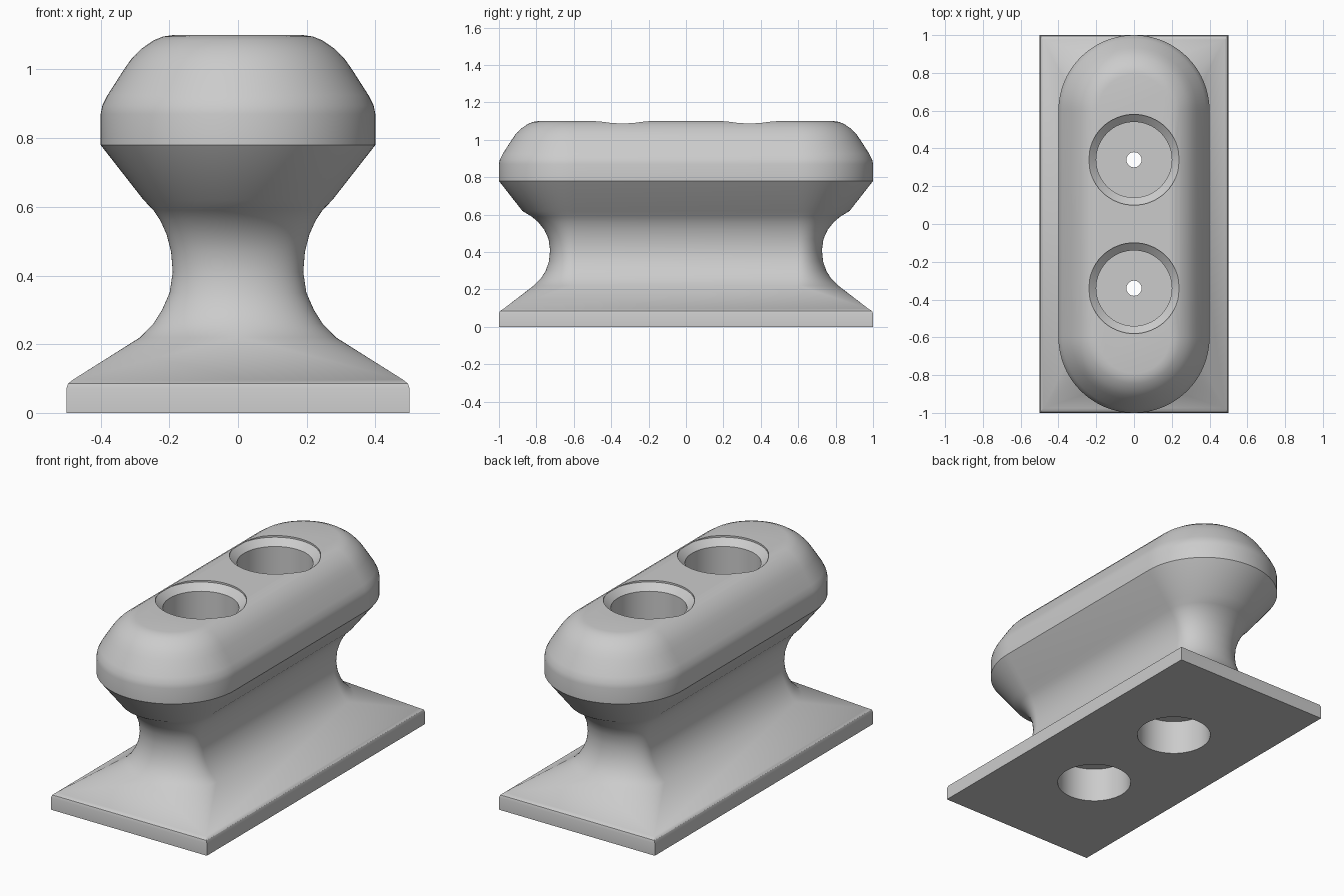
import bpy, bmesh
from math import sin, cos, pi, radians

cube = bpy.data.objects.get("Cube")
if cube:
    bpy.data.objects.remove(cube, do_unlink=True)

# One plain grey for the whole part
grey = bpy.data.materials.new("plain_grey")
grey.use_nodes = True
grey.diffuse_color = (0.6, 0.6, 0.6, 1)
grey.node_tree.nodes["Principled BSDF"].inputs["Base Color"].default_value = (0.6, 0.6, 0.6, 1)

STRAIGHT = 0.6   # half-length of the straight flanks
STEPS = 20       # segments per quarter of a rounded end


def ring(bm, z, hx, hy, square=False):
    """Closed section: a slot shape, or a rectangle with the same point count."""
    verts = []
    for q, (sx, sy) in enumerate([(1, 1), (-1, 1), (-1, -1), (1, -1)]):
        for i in range(STEPS + 1):
            a = (q + i / STEPS) * pi / 2
            if square:
                x, y = sx * hx, sy * hy
            else:
                x, y = hx * cos(a), sy * STRAIGHT + (hy - STRAIGHT) * sin(a)
            verts.append(bm.verts.new((x, y, z)))
    return verts


def finish(bm, name):
    bmesh.ops.remove_doubles(bm, verts=bm.verts, dist=1e-5)
    bmesh.ops.recalc_face_normals(bm, faces=bm.faces)
    mesh = bpy.data.meshes.new(name)
    bm.to_mesh(mesh)
    bm.free()
    obj = bpy.data.objects.new(name, mesh)
    bpy.context.collection.objects.link(obj)
    mesh.materials.append(grey)
    return obj


# Rectangular foot: height, half-width, half-length
foot = [(0, .5, 1), (.07, .5, 1), (.085, .495, .995), (.097, .48, .975)]
# Waisted neck
neck = [(.22, .285, .815), (.26, .246, .775), (.3, .221, .75), (.35, .199, .733),
        (.41, .19, .727), (.47, .195, .735), (.52, .208, .758),
        (.56, .226, .79), (.59, .246, .825), (.62, .275, .875)]
# Slot-shaped head, offset evenly all round
head = [(z, r, STRAIGHT + r) for z, r in
        [(.78, .4), (.87, .4), (.895, .395), (.925, .38), (1.0, .332),
         (1.03, .311), (1.06, .282), (1.085, .245), (1.096, .218), (1.1, .19)]]

bm = bmesh.new()
rings = [ring(bm, *s, square=True) for s in foot] + [ring(bm, *s) for s in neck + head]
for low, high in zip(rings, rings[1:]):
    for i in range(len(low)):
        j = (i + 1) % len(low)
        bm.faces.new((low[i], low[j], high[j], high[i]))
bm.faces.new(rings[0][::-1])
bm.faces.new(rings[-1])
body = finish(bm, "grip_body")

# Turned cutter: lower bore, pin hole, upper bore and chamfered mouth
bore = [(0, -.1), (.2, -.1), (.2, .2), (.04, .2), (.04, .6), (.2, .6),
        (.2, 1.055), (.24, 1.09), (.24, 1.2), (0, 1.2)]
cutters = []
for y in (-.34, .34):
    bm = bmesh.new()
    pts = [bm.verts.new((r, y, z)) for r, z in bore]
    edges = [bm.edges.new(pair) for pair in zip(pts, pts[1:])]
    bmesh.ops.spin(bm, geom=pts + edges, cent=(0, y, 0), axis=(0, 0, 1),
                   angle=2 * pi, steps=64)
    cutter = finish(bm, "bore_cutter")
    cutter.hide_render = True
    cutters.append(cutter)
    cut = body.modifiers.new("bore", "BOOLEAN")
    cut.operation = "DIFFERENCE"
    cut.solver = "EXACT"
    cut.object = cutter

# Bake the bores and drop the cutters
graph = bpy.context.evaluated_depsgraph_get()
baked = bpy.data.meshes.new_from_object(body.evaluated_get(graph))
body.modifiers.clear()
body.data = baked
for cutter in cutters:
    bpy.data.objects.remove(cutter, do_unlink=True)

# Smooth curves, crisp rims
bpy.ops.object.select_all(action="DESELECT")
body.select_set(True)
bpy.context.view_layer.objects.active = body
bpy.ops.object.shade_smooth_by_angle(angle=radians(30))
